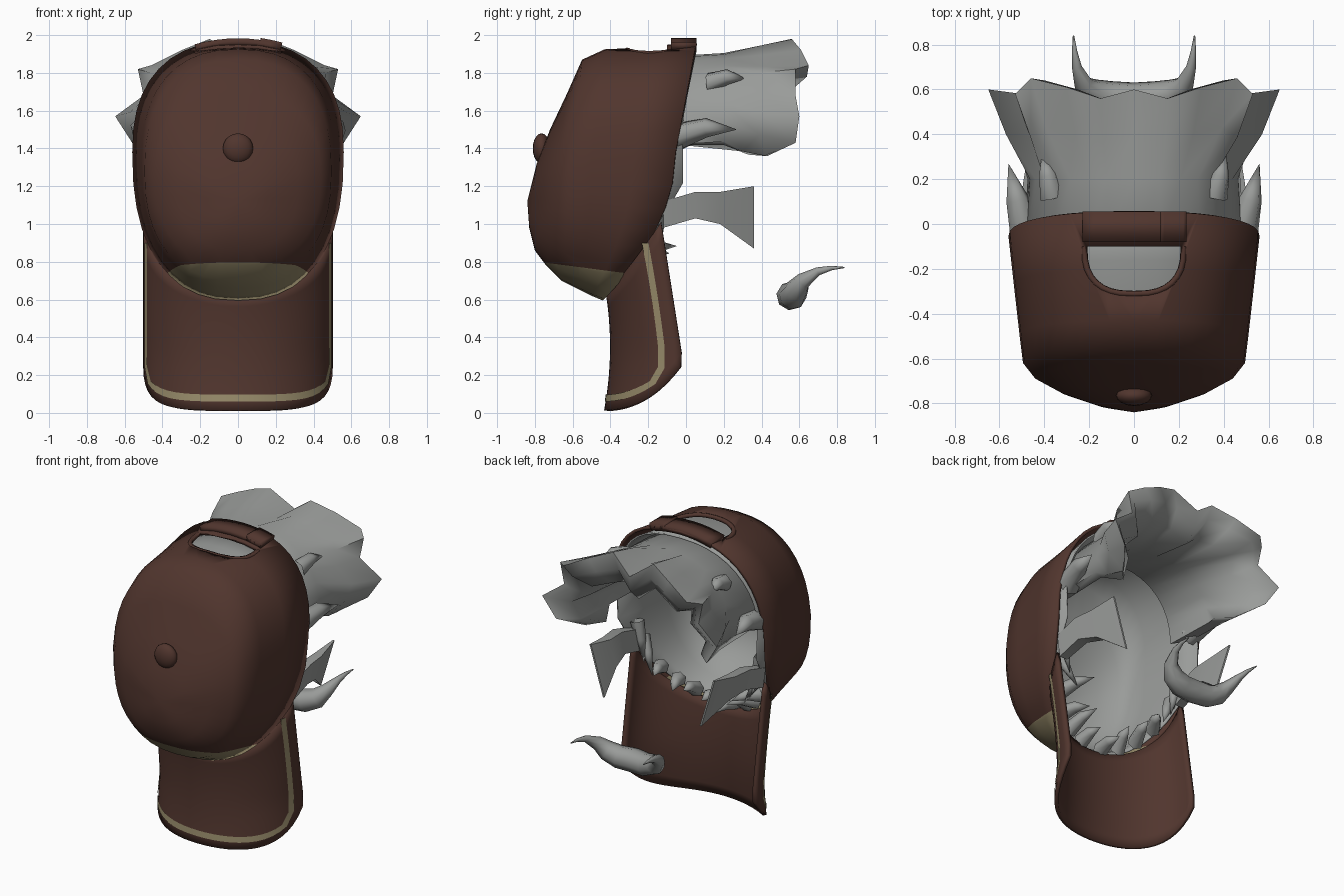
import bpy, bmesh, math
from mathutils import Vector

cube = bpy.data.objects.get("Cube")
if cube:
    bpy.data.objects.remove(cube, do_unlink=True)


def material(name, rgb):
    m = bpy.data.materials.new(name)
    m.use_nodes = True
    m.diffuse_color = (*rgb, 1)
    node = next(n for n in m.node_tree.nodes if n.type == 'BSDF_PRINCIPLED')
    node.inputs["Base Color"].default_value = (*rgb, 1)
    return m


BROWN = material("brown cloth", (0.082, 0.036, 0.027))
KHAKI = material("khaki trim", (0.30, 0.25, 0.14))
GREY = material("grey hair", (0.32, 0.33, 0.32))


def smooth(ob, angle=40):
    bpy.ops.object.select_all(action='DESELECT')
    ob.select_set(True)
    bpy.context.view_layer.objects.active = ob
    bpy.ops.object.shade_smooth_by_angle(angle=math.radians(angle))


def loft(name, rows, mats, centre=(0, 0, 0), wrap=False, tip=None, caps=False, angle=40):
    """Skin rows of points, turning the faces away from the centre."""
    bm = bmesh.new()
    vs = [[bm.verts.new(p) for p in r] for r in rows]
    n = len(rows[0])
    for a, b in zip(vs, vs[1:]):
        for i in range(n if wrap else n - 1):
            j = (i + 1) % n
            bm.faces.new((a[i], a[j], b[j], b[i]))
    if tip:
        t = bm.verts.new(tip)
        for i in range(n):
            bm.faces.new((vs[-1][i], vs[-1][(i + 1) % n], t))
    if caps:
        bm.faces.new(vs[0][::-1])
        bm.faces.new(vs[-1])
        bmesh.ops.recalc_face_normals(bm, faces=bm.faces)
    else:
        bm.normal_update()
        c = Vector(centre)
        if sum(f.normal.dot(f.calc_center_median() - c) * f.calc_area() for f in bm.faces) < 0:
            bmesh.ops.reverse_faces(bm, faces=bm.faces)
    me = bpy.data.meshes.new(name)
    bm.to_mesh(me)
    bm.free()
    ob = bpy.data.objects.new(name, me)
    bpy.context.collection.objects.link(ob)
    for m in mats:
        me.materials.append(m)
    smooth(ob, angle)
    return ob


def solidify(ob, thickness, offset=-1):
    m = ob.modifiers.new("thickness", 'SOLIDIFY')
    m.thickness, m.offset = thickness, offset


def tube(name, pts, mat, depth=1.0):
    """Poly curve; each point is x, y, z, radius."""
    cu = bpy.data.curves.new(name, 'CURVE')
    cu.dimensions = '3D'
    cu.bevel_depth, cu.bevel_resolution, cu.use_fill_caps = depth, 2, True
    sp = cu.splines.new('POLY')
    sp.points.add(len(pts) - 1)
    for p, (x, y, z, r) in zip(sp.points, pts):
        p.co, p.radius = (x, y, z, 1), r
    sp.use_smooth = True
    cu.materials.append(mat)
    ob = bpy.data.objects.new(name, cu)
    bpy.context.collection.objects.link(ob)


def power(v, n):
    return math.copysign(abs(v) ** (2 / n), v)


def section(ring, a, n=2.4):
    """Boxy cross-section through top, side and bottom points."""
    yt, zt, ys, xs, zs, yb, zb = ring
    c, s = power(math.cos(a), n), power(math.sin(a), n)
    if s >= 0:
        return Vector((xs * c, ys + (yt - ys) * s, zs + (zt - zs) * s))
    return Vector((xs * c, ys + (yb - ys) * s * s, zs + (zs - zb) * s))


# Cap crown: rings from the rim to the front
RINGS = [(.055, 1.97, -.055, .56, 1.38, -.44, .595),
         (-.20, 1.935, -.28, .535, 1.36, -.50, .62),
         (-.43, 1.925, -.50, .51, 1.33, -.58, .66),
         (-.55, 1.87, -.62, .495, 1.28, -.66, .70),
         (-.63, 1.69, -.69, .44, 1.25, -.74, .78),
         (-.72, 1.50, -.755, .32, 1.22, -.80, .86),
         (-.79, 1.32, -.81, .16, 1.18, -.83, .98)]
angles = [2 * math.pi * i / 40 for i in range(40)]
shell = [[section(r, a) for a in angles] for r in RINGS]
MID = (0, -.2, 1.28)
crown = loft("cap_crown", shell, [BROWN, KHAKI], MID, True, (0, -.84, 1.12), angle=65)

# Khaki front panel below a sloping line
edge_point, edge_normal = Vector((0, -.32, .74)), Vector((0, .13, 1))
bm = bmesh.new()
bm.from_mesh(crown.data)
bmesh.ops.bisect_plane(bm, geom=bm.verts[:] + bm.edges[:] + bm.faces[:],
                       plane_co=edge_point, plane_no=edge_normal)
for f in bm.faces:
    f.material_index = int((f.calc_center_median() - edge_point).dot(edge_normal) < 0)
bm.to_mesh(crown.data)
bm.free()
solidify(crown, 0.02)


# Rear opening, cut through the crown only
def opening(a, grow=0.0):
    return (.21 + grow) * power(math.cos(a), 2.6), -.1 - (.2 + grow) * power(math.sin(a), 2.6)


arc = [math.pi * i / 16 for i in range(17)]
outline = [opening(a) for a in arc]
cutter = loft("opening_cutter", [[(x, y, z) for x, y in outline] for z in (1.8, 2.1)],
              [BROWN], wrap=True, caps=True)
cutter.hide_render = True
cut = crown.modifiers.new("opening", 'BOOLEAN')
cut.operation, cut.object, cut.solver = 'DIFFERENCE', cutter, 'EXACT'
bpy.context.view_layer.update()
baked = bpy.data.meshes.new_from_object(
    crown.evaluated_get(bpy.context.evaluated_depsgraph_get()))
crown.modifiers.clear()
crown.data = baked
bpy.data.objects.remove(cutter, do_unlink=True)

tube("opening_piping", [(x, y, 1.945 + .08 * y - .6 * x * x, 1)
                        for x, y in (opening(a, .012) for a in arc)], BROWN, .014)

# Rear strap and its overlapping end
for name, x0, x1, top in (("rear_strap", -.23, .23, 1.983), ("strap_end", .12, .235, 1.993)):
    xs = [x0 + (x1 - x0) * i / 8 for i in range(9)]
    strap = loft(name, [[(x, y, top - .6 * x * x) for x in xs] for y in (-.08, .055)],
                 [BROWN], (0, 0, 1))
    solidify(strap, 0.04)

# Button
bpy.ops.mesh.primitive_uv_sphere_add(segments=16, ring_count=10, radius=.08, location=(0, -.765, 1.4))
button = bpy.context.object
button.name, button.scale = "cap_button", (1, .58, 1)
button.data.materials.append(BROWN)
smooth(button)


# Arched brim
def brim_point(deg, z, lift=0.0):
    f = math.radians(deg)
    edge = -.02 - .157 * max(z - .3, 0) - .1 * max(.3 - z, 0)
    mid = -.39 - .025 * ((z - .35) / .3) ** 2
    return ((.49 + lift) * math.sin(f), edge + (mid - lift - edge) * math.cos(f), z)


def brim_low(deg):
    return .012 + .23 * abs(deg / 90) ** 3.7


def brim_high(deg):
    return .625 + .385 * abs(deg / 90) ** 1.9


degs = [-90 + 6 * i for i in range(31)]
rows = [[brim_point(d, brim_high(d) + (brim_low(d) - brim_high(d)) * k / 10) for d in degs]
        for k in range(11)]
brim = loft("brim", rows, [BROWN], (0, .2, .5))
solidify(brim, 0.024, 0)


# Stripe running round the brim
def stripe_edge(deg, inset):
    corner = brim_low(deg) + inset + .05
    down = [(deg, .9 + (corner - .9) * k / 6) for k in range(7)]
    across = [(deg * (1 - k / 12), brim_low(deg * (1 - k / 12)) + inset) for k in range(1, 12)]
    half = down + across
    full = half + [(0, brim_low(0) + inset)] + [(-d, z) for d, z in reversed(half)]
    return [brim_point(d, z, .017) for d, z in full]


loft("brim_stripe", [stripe_edge(77, .048), stripe_edge(71.5, .085)], [KHAKI], (0, .2, .4))

# Hair lining the cap, its edge showing a little beyond the rim at the sides
inner = [[Vector((p.x * .94, p.y + (.04 if k else .06 * math.exp(-((p.z - 1.26) / .18) ** 2)),
                  1.28 + (p.z - 1.28) * .94)) for p in r] for k, r in enumerate(shell)]
lining = loft("hair_lining", inner, [GREY], MID, True, (0, -.79, 1.12), angle=65)
solidify(lining, 0.01)

# Swept tuft at the top: an arch of stations, each with a thick rolled profile
TIPS = [(0, .6, 1.87), (.15, .56, 1.98), (.3, .61, 1.92), (.46, .65, 1.84), (.53, .58, 1.82),
        (.5, .58, 1.68), (.65, .6, 1.57), (.56, .58, 1.43), (.44, .43, 1.36)]


def shrink(p, k, y):
    return Vector((p.x * k, y, 1.4 + (p.z - 1.4) * k))


stations = []
for i, t in enumerate(TIPS):
    t = Vector(t)
    b = section((-.05, 1.89, -.05, .49, 1.38, 0, 1), math.radians(90 - 10.9 * i))
    k = .6 + .028 * i
    stations.append([b, Vector((b.x * .97, .2, b.z + .015)),
                     b.lerp(t, .6) + Vector((0, .06, 0)), t,
                     shrink(t, k + .18, t.y - .01), shrink(t, k, t.y - .1),
                     shrink(b, k + .05, .2), shrink(b, .85, -.15)])
mirrored = [[Vector((-p.x, p.y, p.z)) for p in s] for s in reversed(stations[1:])]
loft("top_hair", mirrored + stations, [GREY], wrap=True, caps=True, angle=75)


def spike(name, a, b, r):
    """Tapered lock of hair from a to b."""
    a, b = Vector(a), Vector(b)
    d = (b - a).normalized()
    u = d.orthogonal().normalized()
    v = d.cross(u)
    ring = [(u * math.cos(k * math.pi / 3) + v * math.sin(k * math.pi / 3)) * r for k in range(6)]
    bend = a.lerp(b, .5) + Vector((0, 0, r * .4))
    loft(name, [[a + p for p in ring], [bend + p * .7 for p in ring]], [GREY],
         a.lerp(b, .3), True, b, angle=65)


# Side locks: y, low z, high z, low x, high x, half thickness
FAN = [(-.12, .98, 1.12, .46, .48, .03), (.05, 1.03, 1.17, .45, .475, .035),
       (.18, 1.0, 1.17, .42, .465, .03), (.36, .87, 1.2, .36, .46, .006)]
for side, s in (("left", 1), ("right", -1)):
    loft(side + "_side_lock", [[(s * (xl - t), y, lo), (s * (xl + t), y, lo), (s * (xh + t), y, hi),
                                (s * (xh - t), y, hi)] for y, lo, hi, xl, xh, t in FAN],
         [GREY], wrap=True, caps=True)
    spike(side + "_upper_lock", (s * .48, -.05, 1.46), (s * .56, .27, 1.5), .075)
    spike(side + "_small_lock", (s * .36, .12, 1.74), (s * .41, .32, 1.77), .06)
    for i in range(2):
        spike("%s_temple_lock_%d" % (side, i + 1), (s * .46, -.14 - .06 * i, 1.17 - .12 * i),
              (s * (.4 - .06 * i), -.13, .9 - .07 * i), .045)

# Fringe along the lower rim
for i in range(8):
    root = section(RINGS[0], math.radians(226 + 88 * i / 7))
    root = Vector((root.x * .88, root.y + .02, root.z + .06))
    reach = .17 + .04 * (i % 2)
    spike("fringe_lock_%d" % (i + 1), root, root + Vector((-root.x * .25, reach, .04 * (i % 3))), .05)

# Moustache with upswept ends
HALF = [(.1, .565, .62, .073), (.18, .585, .65, .063), (.225, .62, .70, .043),
        (.255, .70, .75, .022), (.265, .77, .767, .012), (.27, .84, .77, .003)]
tube("moustache", [(-x, y, z, r) for x, y, z, r in reversed(HALF)] + [(0, .555, .62, .077)] + HALF, GREY)
